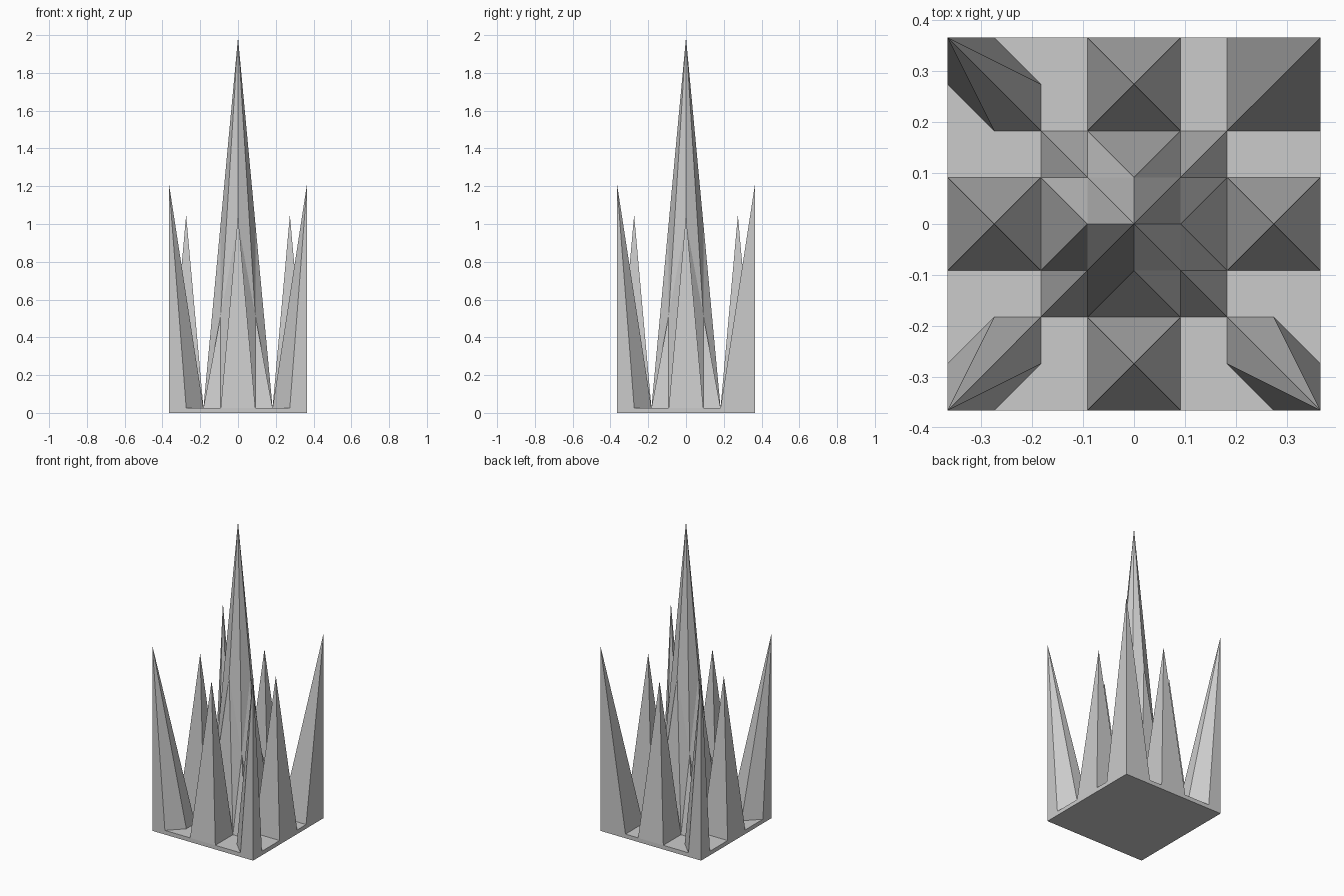
import bpy, bmesh

if "Cube" in bpy.data.objects:
    bpy.data.objects.remove(bpy.data.objects["Cube"])

HALF, N, FLOOR = 0.366, 8, 0.027
STEP = 2 * HALF / N


def tent(d, r):
    return max(0.0, 1 - abs(d) / r)


# Grid point: central tall spike, four side spikes, four corner spikes leaning outwards
def point(i, j):
    x, y = i - 4, j - 4
    h = 1.96 * tent(x, 2) * tent(y, 2)
    if (abs(x), abs(y)) in ((3, 0), (0, 3)):
        h = 1.02
    if abs(x) == 3 and abs(y) == 3:
        h = 1.19
        x, y = x * 4 / 3, y * 4 / 3
    return (x * STEP, y * STEP, FLOOR + h)


bm = bmesh.new()
top = [[bm.verts.new(point(i, j)) for j in range(N + 1)] for i in range(N + 1)]

# Spiked top surface: each cell is split along its higher diagonal
for i in range(N):
    for j in range(N):
        a, b, c, d = top[i][j], top[i + 1][j], top[i + 1][j + 1], top[i][j + 1]
        first = a.co.z + c.co.z >= b.co.z + d.co.z
        # cells flanking a leaning corner spike are clipped, except at back right
        m, n = min(i, 7 - i), min(j, 7 - j)
        if (m, n) in ((0, 1), (1, 0)) and not (i > 3 and j > 3):
            first = not first
        if first:
            tris = ((a, b, c), (a, c, d))
        else:
            tris = ((a, b, d), (b, c, d))
        for t in tris:
            bm.faces.new(t)

# Slab sides and underside
ring = ([top[i][0] for i in range(N)] + [top[N][j] for j in range(N)]
        + [top[i][N] for i in range(N, 0, -1)] + [top[0][j] for j in range(N, 0, -1)])
low = [bm.verts.new((v.co.x, v.co.y, 0)) for v in ring]
for k in range(len(ring)):
    n = (k + 1) % len(ring)
    bm.faces.new((ring[k], low[k], low[n], ring[n]))
bm.faces.new(low[::-1])
bmesh.ops.recalc_face_normals(bm, faces=bm.faces)

mesh = bpy.data.meshes.new("spiked_plate")
bm.to_mesh(mesh)
bm.free()
bpy.context.collection.objects.link(bpy.data.objects.new("spiked_plate", mesh))
